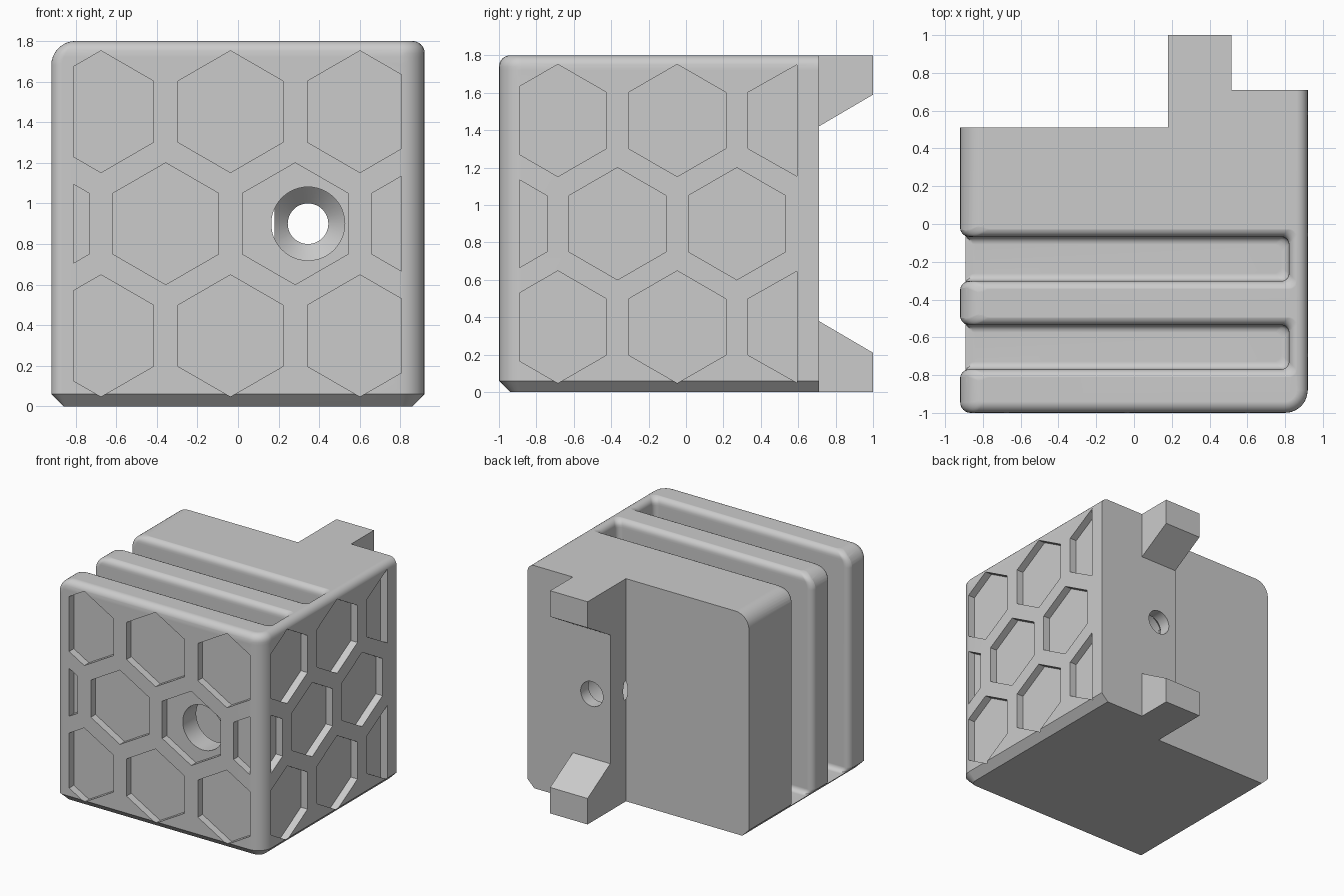
import bpy, bmesh
from math import sin, cos, pi, radians, sqrt

cube = bpy.data.objects.get("Cube")
if cube:
    bpy.data.objects.remove(cube, do_unlink=True)

grey = bpy.data.materials.new("light_grey")
grey.use_nodes = True
grey.diffuse_color = (0.6, 0.6, 0.6, 1)
grey.node_tree.nodes["Principled BSDF"].inputs["Base Color"].default_value = (0.6, 0.6, 0.6, 1)

TOP = 1.8
CHAMFER = 0.06


def loft(bm, rings):
    """Skin a closed solid through rings with equal point counts."""
    loops = [[bm.verts.new(p) for p in ring] for ring in rings]
    n = len(loops[0])
    for a, b in zip(loops, loops[1:]):
        for i in range(n):
            j = (i + 1) % n
            bm.faces.new((a[i], a[j], b[j], b[i]))
    bm.faces.new(loops[0][::-1])
    bm.faces.new(loops[-1])


def finish(bm, name):
    bmesh.ops.recalc_face_normals(bm, faces=bm.faces[:])
    mesh = bpy.data.meshes.new(name)
    bm.to_mesh(mesh)
    bm.free()
    mesh.materials.append(grey)
    ob = bpy.data.objects.new(name, mesh)
    bpy.context.scene.collection.objects.link(ob)
    return ob


def activate(ob):
    bpy.ops.object.select_all(action="DESELECT")
    ob.select_set(True)
    bpy.context.view_layer.objects.active = ob


def cut(ob, cutter):
    cutter.hide_render = True
    mod = ob.modifiers.new("cut", "BOOLEAN")
    mod.operation, mod.solver, mod.object = "DIFFERENCE", "EXACT", cutter
    activate(ob)
    bpy.ops.object.modifier_apply(modifier=mod.name)
    bpy.data.objects.remove(cutter, do_unlink=True)


def arc(cx, cy, r, start, end, n=6):
    angles = [radians(start + (end - start) * i / n) for i in range(n + 1)]
    return [(cx + r * cos(a), cy + r * sin(a)) for a in angles]


def rounding(z, r):
    """Inset of a rounded top edge of radius r at height z."""
    d = min(max(z - TOP + r, 0), r)
    return r - sqrt(r * r - d * d)


def inset(z, r):
    return max(CHAMFER - z, 0) + rounding(z, r)


top_heights = [TOP - 0.12 + 0.12 * sin(i * pi / 18) for i in range(10)]


# Block: step at the back, chamfered foot, rounded top and front corners
def block_ring(z):
    left, side = inset(z, 0.12), inset(z, 0.06)
    x0, x1, y0 = -0.92 + left, 0.92 - side, -1 + side
    small, big = 0.055 - 0.8 * side, 0.12 - side
    pts = arc(x0 + small, y0 + small, small, 180, 270)
    pts += arc(x1 - big, y0 + big, big, 270, 360)
    pts += [(x1, 0.71), (0.18, 0.71), (0.18, 0.51), (x0, 0.51)]
    return [(x, y, z) for x, y in pts]


bm = bmesh.new()
loft(bm, [block_ring(z) for z in [0, CHAMFER] + top_heights])
block = finish(bm, "block")


# Deep slots, open to the top and the right side, with rounded rims
def slot_ring(z, yc):
    r, rim = 0.04, 0.05
    low = max(0.07 - z, 0)
    grow = rounding(z, rim) - (r - sqrt(max(r * r - low * low, 0)))
    half, x1 = 0.117 + grow, 0.82 + grow
    x0 = -0.921 + inset(z, 0.12)
    out = half + rim
    pts = [(x0 - 0.2, -out)] + arc(x0 + rim, -out, rim, 180, 90)
    pts += arc(x1 - r, r - half, r, 270, 360) + arc(x1 - r, half - r, r, 0, 90)
    pts += arc(x0 + rim, out, rim, 270, 180) + [(x0 - 0.2, out)]
    return [(x, yc + y, z + 0.001) for x, y in pts]


bm = bmesh.new()
floor = [0.03, 0.034, 0.043, 0.055, 0.07]
for yc in (-0.185, -0.652):
    loft(bm, [slot_ring(z, yc) for z in floor + top_heights + [1.9]])
cut(block, finish(bm, "slot_cutter"))

# Stepped screw hole from front to back
bm = bmesh.new()
steps = [(-1.1, 0.181), (0.53, 0.181), (0.61, 0.1), (0.8, 0.1)]
loft(bm, [[(x, y, z) for x, z in arc(0.345, 0.9, r, 0, 352.5, 47)] for y, r in steps])
cut(block, finish(bm, "hole_cutter"))


# Honeycomb pockets on the front and left side
def honeycomb(bm, first, low, high, place):
    size, pitch = 0.3, 0.638
    w = size * sqrt(3) / 2
    for row in (-1, 0, 1):
        for col in range(-1, 4):
            c = first + pitch * (col + (0 if row else 0.5))
            a, b = max(c - w, low), min(c + w, high)
            if b - a < 0.03:
                continue
            us = [a] + ([c] if a + 0.01 < c < b - 0.01 else []) + [b]
            zc = 0.9 + row * 0.552
            tall = [size - abs(u - c) / sqrt(3) for u in us]
            pts = [(u, zc - h) for u, h in zip(us, tall)]
            pts += [(u, zc + h) for u, h in zip(us, tall)][::-1]
            loft(bm, [[place(u, z, d) for u, z in pts] for d in (-0.1, 0.06)])


bm = bmesh.new()
honeycomb(bm, -0.675, -0.81, 0.805, lambda u, z, d: (u, d - 1, z))
honeycomb(bm, -0.685, -0.89, 0.594, lambda u, z, d: (0.92 - d, u, z))
cut(block, finish(bm, "honeycomb_cutter"))

activate(block)
bpy.ops.object.shade_smooth_by_angle(angle=radians(30))
mod = block.modifiers.new("flat_face_normals", "WEIGHTED_NORMAL")
mod.keep_sharp = True

# Wedge hooks at the back, mirrored top and bottom
for name, flip in (("lower_hook", False), ("upper_hook", True)):
    profile = [(0.71, 0), (1.0, 0), (1.0, 0.21), (0.71, 0.38)]
    bm = bmesh.new()
    loft(bm, [[(x, y, TOP - z if flip else z) for y, z in profile] for x in (0.18, 0.515)])
    finish(bm, name)
